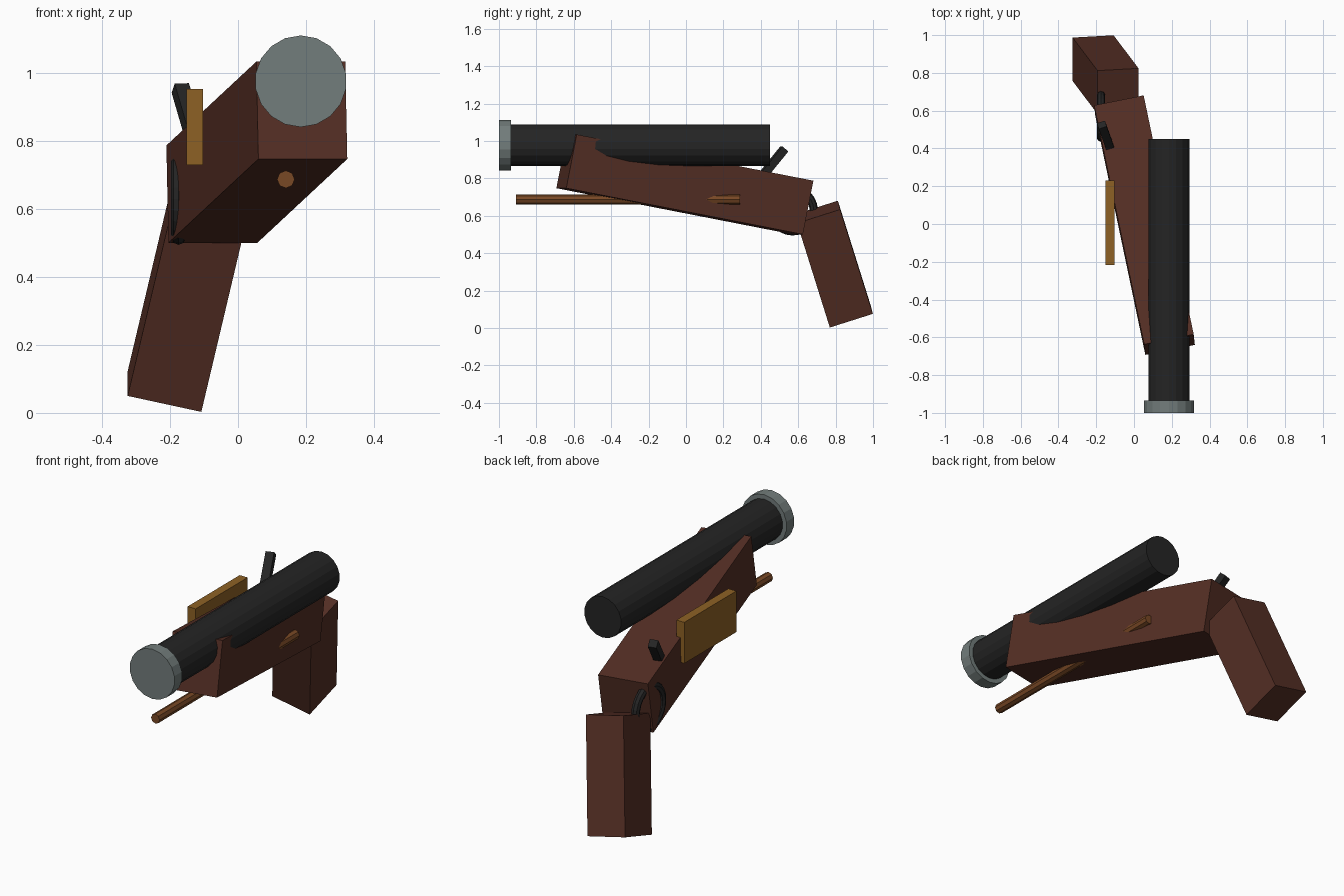
import bpy, bmesh, math
from mathutils import Vector, Matrix

if "Cube" in bpy.data.objects:
    bpy.data.objects.remove(bpy.data.objects["Cube"])


def material(name, rgb):
    m = bpy.data.materials.new(name)
    m.diffuse_color = (*rgb, 1)
    m.use_nodes = True
    m.node_tree.nodes["Principled BSDF"].inputs["Base Color"].default_value = m.diffuse_color
    return m


WOOD = material("dark red wood", (0.090, 0.028, 0.018))
IRON = material("black iron", (0.018, 0.018, 0.018))
STEEL = material("grey steel", (0.170, 0.205, 0.200))
BRASS = material("dull brass", (0.270, 0.120, 0.018))
ROD = material("orange wood", (0.190, 0.065, 0.018))


def finish(ob, name, mat):
    ob.name = name
    ob.data.materials.append(mat)
    return ob


def block(name, corner, a, b, c, mat):
    """Slanted box from one corner and three edge vectors."""
    a, b, c = Vector(a), Vector(b), Vector(c)
    bm = bmesh.new()
    bmesh.ops.create_cube(bm, size=1)
    for v in bm.verts:
        i, j, k = (v.co + Vector((.5, .5, .5)))
        v.co = Vector(corner) + a * i + b * j + c * k
    bmesh.ops.recalc_face_normals(bm, faces=bm.faces)
    me = bpy.data.meshes.new(name)
    bm.to_mesh(me)
    bm.free()
    ob = bpy.data.objects.new(name, me)
    bpy.context.collection.objects.link(ob)
    return finish(ob, name, mat)


def tube(name, x, z, y0, y1, r, sides, mat):
    """Cylinder lying along y."""
    bpy.ops.mesh.primitive_cylinder_add(
        vertices=sides, radius=r, depth=y1 - y0,
        location=(x, (y0 + y1) / 2, z), rotation=(math.pi / 2, 0, 0))
    return finish(bpy.context.object, name, mat)


# Wooden stock and grip
block("stock", (0.06, -0.693, 0.748), (0.262, 0.053, 0),
      (-0.265, 1.265, -0.247), (-0.006, 0.056, 0.287), WOOD)
block("grip", (-0.325, 0.757, 0.050), (0.217, 0.012, -0.047),
      (0, 0.23, 0.073), (0.132, -0.175, 0.558), WOOD)

# Barrel with muzzle band
tube("barrel", 0.185, 0.977, -0.95, 0.45, 0.111, 18, IRON)
tube("muzzle_band", 0.185, 0.977, -1.0, -0.935, 0.135, 18, STEEL)

# Ramrod under the barrel
tube("ramrod", 0.141, 0.688, -0.91, 0.29, 0.026, 8, ROD)

# Lock plate on the left side
block("lock_plate", (-0.151, -0.216, 0.731), (0.048, 0, 0), (0, 0.446, 0),
      (0, 0, 0.223), BRASS)

# Hammer: small leaning post
top, base = Vector((-0.17, 0.525, 0.957)), Vector((-0.12, 0.385, 0.785))
axis = top - base
side = Vector((0.95, 0.28, 0))
side = (side - axis * side.dot(axis) / axis.length_squared).normalized() * 0.044
depth = axis.cross(side).normalized() * 0.042
block("hammer", base - side / 2 - depth / 2, side, depth, axis, IRON)

# Trigger ring, passing through the stock
bpy.ops.mesh.primitive_torus_add(
    major_radius=0.113, minor_radius=0.022, major_segments=24, minor_segments=8,
    location=(-0.175, 0.57, 0.63), rotation=(0, math.pi / 2, 0))
finish(bpy.context.object, "trigger_ring", IRON)
